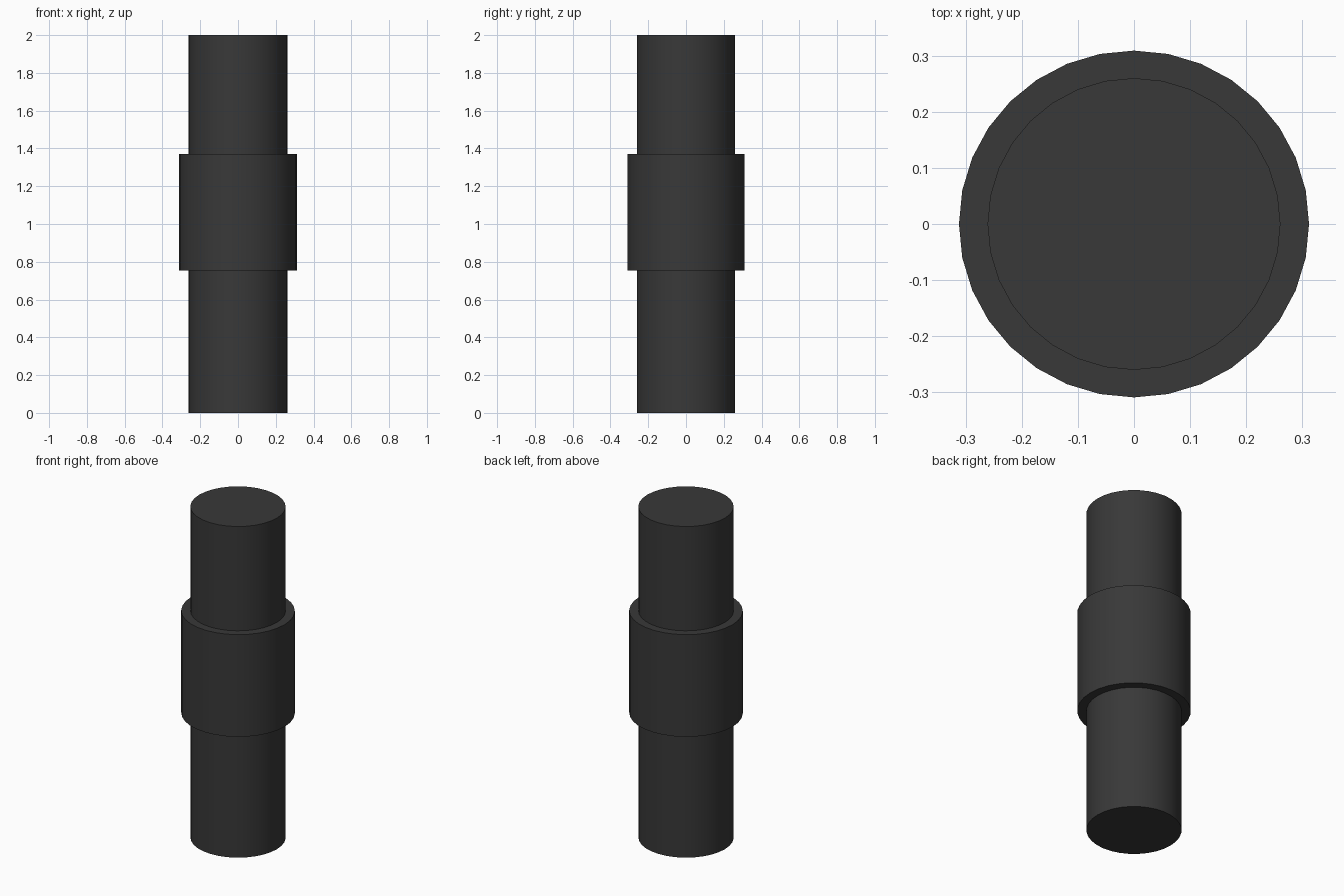
import bpy

if "Cube" in bpy.data.objects:
    bpy.data.objects.remove(bpy.data.objects["Cube"])

dark = bpy.data.materials.new("dark_grey")
dark.diffuse_color = (0.04, 0.04, 0.04, 1)
dark.use_nodes = True
dark.node_tree.nodes["Principled BSDF"].inputs["Base Color"].default_value = dark.diffuse_color


def cylinder(name, rx, ry, z0, z1):
    bpy.ops.mesh.primitive_cylinder_add(vertices=32, radius=1, depth=z1 - z0,
                                        location=(0, 0, (z0 + z1) / 2))
    obj = bpy.context.object
    obj.name = name
    obj.scale = (rx, ry, 1)
    bpy.ops.object.transform_apply(location=False, rotation=False, scale=True)
    bpy.ops.object.shade_smooth_by_angle()
    obj.data.materials.append(dark)
    return obj


# Long straight shaft
cylinder("shaft", 0.261, 0.26, 0, 2)
# Wider sleeve around the middle, very slightly oval
cylinder("collar", 0.312, 0.309, 0.753, 1.37)
